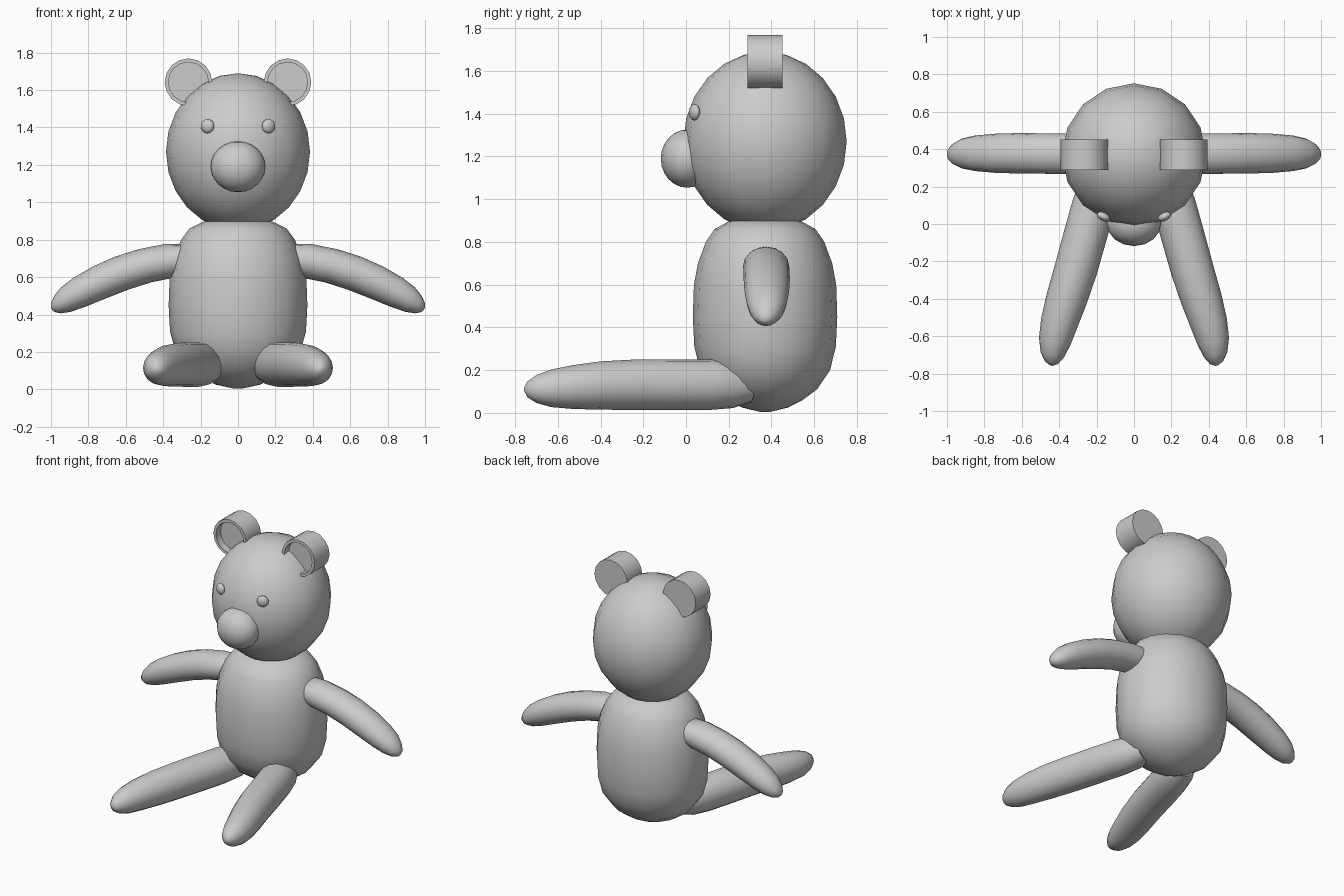
import bpy, bmesh, math
from mathutils import Vector

cube = bpy.data.objects.get("Cube")
if cube:
    bpy.data.objects.remove(cube, do_unlink=True)

grey = bpy.data.materials.new("plush grey")
grey.use_nodes = True
COLOUR = (0.6, 0.6, 0.6, 1)
grey.diffuse_color = COLOUR
grey.node_tree.nodes["Principled BSDF"].inputs["Base Color"].default_value = COLOUR

SIDES = 16
BODY_Y = 0.37


def finish(name, bm, mirrored=False, angle=50):
    """Turn a bmesh into a smooth, coloured object, mirrored in x if asked."""
    bmesh.ops.recalc_face_normals(bm, faces=bm.faces)
    mesh = bpy.data.meshes.new(name)
    bm.to_mesh(mesh)
    bm.free()
    mesh.materials.append(grey)
    obj = bpy.data.objects.new(name, mesh)
    bpy.context.collection.objects.link(obj)
    bpy.ops.object.select_all(action='DESELECT')
    obj.select_set(True)
    bpy.context.view_layer.objects.active = obj
    bpy.ops.object.shade_smooth_by_angle(angle=math.radians(angle))
    if mirrored:
        obj.modifiers.new("Mirror", 'MIRROR')
    return obj


def ellipsoid(name, centre, radii, turn=0, mirrored=False, rings=12):
    bm = bmesh.new()
    bmesh.ops.create_uvsphere(bm, u_segments=SIDES, v_segments=rings, radius=1)
    bmesh.ops.scale(bm, vec=radii, verts=bm.verts)
    c, s = math.cos(turn), math.sin(turn)
    for v in bm.verts:
        x, y, z = v.co
        v.co = Vector((c * x - s * y, s * x + c * y, z)) + Vector(centre)
    return finish(name, bm, mirrored)


def loft(name, stations, side, up, mirrored=False):
    """Skin elliptical rings (centre, scale); side and up are the half axes."""
    bm = bmesh.new()
    rings = []
    for x, y, z, f in stations:
        ring = []
        for i in range(SIDES):
            a = math.tau * i / SIDES
            offset = Vector(side) * math.cos(a) + Vector(up) * math.sin(a)
            ring.append(bm.verts.new(Vector((x, y, z)) + offset * f))
        rings.append(ring)
    for low, high in zip(rings, rings[1:]):
        for i in range(SIDES):
            j = (i + 1) % SIDES
            bm.faces.new((low[i], low[j], high[j], high[i]))
    # Close both ends with a fan
    for ring in (rings[0], rings[-1]):
        cap = bm.faces.new(ring)
        bmesh.ops.poke(bm, faces=[cap])
    return finish(name, bm, mirrored, 70)


# Torso: rounded barrel, slightly wider than deep
profile = [(0.06, 0.004), (0.32, 0.025), (0.52, 0.06), (0.72, 0.11), (0.9, 0.2),
           (0.98, 0.31), (1, 0.45), (0.985, 0.6), (0.93, 0.7), (0.82, 0.8),
           (0.7, 0.86), (0.5, 0.897), (0.1, 0.91)]
loft("torso", [(0, BODY_Y, z, r) for r, z in profile], (0.371, 0, 0), (0, 0.338, 0))

# Head and face
ellipsoid("head", (0, BODY_Y, 1.27), (0.385, 0.382, 0.42))
ellipsoid("muzzle", (0, 0.005, 1.19), (0.146, 0.123, 0.136))
ellipsoid("eyes", (0.163, 0.04, 1.407), (0.038, 0.023, 0.038), math.radians(25), True)

# Arms, sloping out and down
arm = [(0.24, 0.375, 0.695, 0.95), (0.36, 0.375, 0.688, 1), (0.5, 0.377, 0.66, 1),
       (0.62, 0.378, 0.622, 1), (0.74, 0.378, 0.572, 0.97), (0.85, 0.378, 0.518, 0.88),
       (0.92, 0.377, 0.48, 0.74), (0.965, 0.375, 0.452, 0.52),
       (0.99, 0.374, 0.437, 0.27), (0.997, 0.373, 0.432, 0.08)]
loft("arms", arm, (0, 0.108, 0), (0.036, 0, 0.088), True)

# Legs, stretched forward and apart
leg = [(0.16, 0.3, 0.132, 0.7), (0.18, 0.22, 0.132, 0.92), (0.215, 0.1, 0.132, 1),
       (0.26, -0.06, 0.132, 1), (0.31, -0.24, 0.132, 0.99), (0.36, -0.4, 0.128, 0.95),
       (0.4, -0.53, 0.121, 0.86), (0.425, -0.63, 0.115, 0.74), (0.438, -0.7, 0.112, 0.55),
       (0.443, -0.74, 0.11, 0.32), (0.445, -0.756, 0.11, 0.08)]
loft("legs", leg, (0.112, 0.03, 0), (0, 0, 0.119), True)

# Ears: short drums with a hollow front
bm = bmesh.new()
ear = bmesh.ops.create_cone(bm, cap_ends=True, segments=SIDES, radius1=0.127,
                            radius2=0.127, depth=0.165)
for v in bm.verts:
    x, y, z = v.co
    v.co = (0.265 + x, BODY_Y - z, 1.642 + y)
bm.normal_update()
front = min(bm.faces, key=lambda f: f.calc_center_median().y)
bmesh.ops.inset_individual(bm, faces=[front], thickness=0.02)
inner = bmesh.ops.extrude_discrete_faces(bm, faces=[front])["faces"][0]
bmesh.ops.translate(bm, vec=(0, 0.05, 0), verts=inner.verts)
finish("ears", bm, True, 40)
